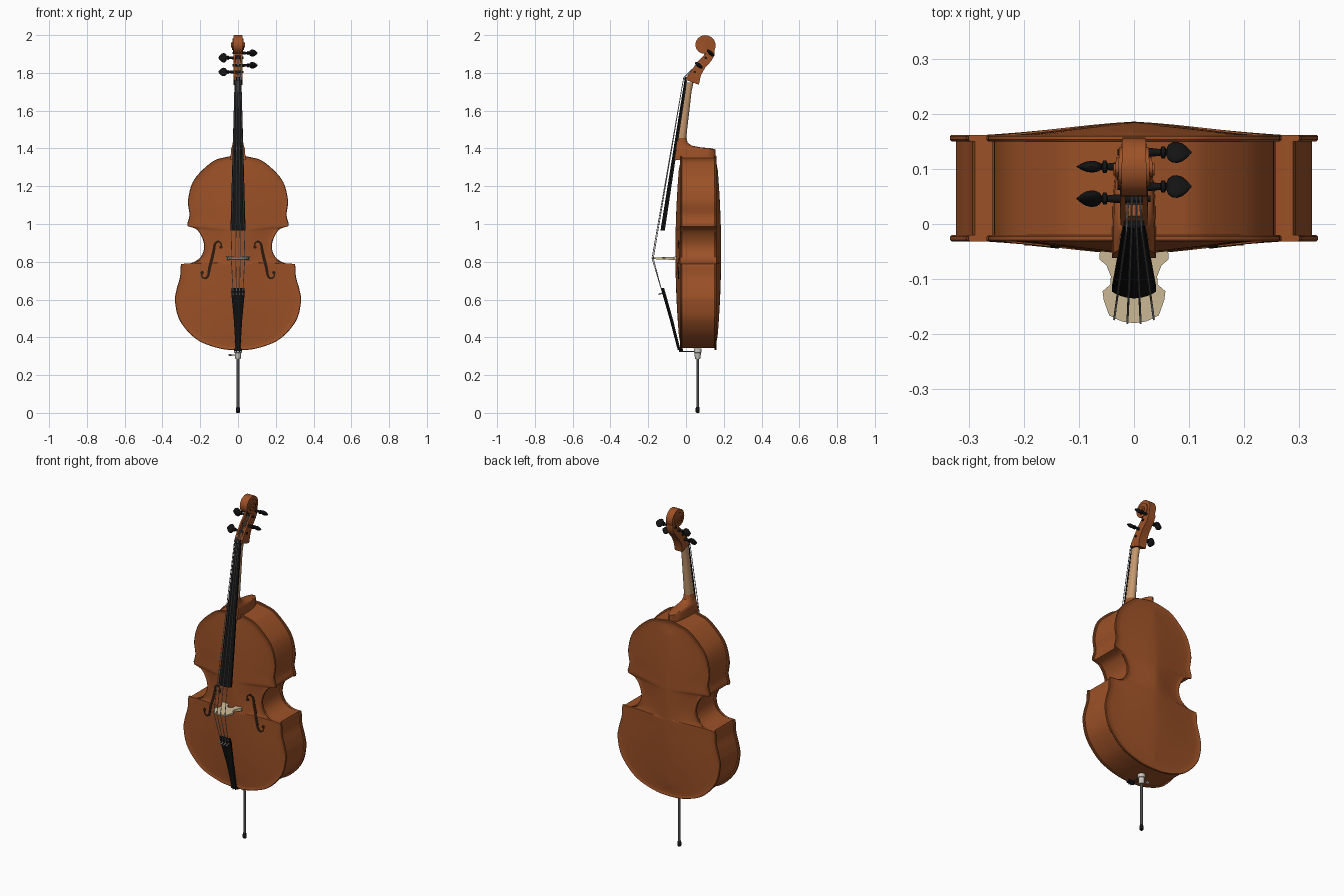
import bpy, bmesh, math
from mathutils import Vector as V, Matrix
from mathutils.bvhtree import BVHTree

if "Cube" in bpy.data.objects:
    bpy.data.objects.remove(bpy.data.objects["Cube"])


def material(name, r, g, b):
    m = bpy.data.materials.new(name)
    m.diffuse_color = (r, g, b, 1)
    m.use_nodes = True
    m.node_tree.nodes["Principled BSDF"].inputs["Base Color"].default_value = m.diffuse_color
    return m


VARNISH = material("brown varnish", 0.33, 0.082, 0.020)
EBONY = material("black ebony", 0.007, 0.007, 0.007)
MAPLE = material("bare neck wood", 0.56, 0.32, 0.16)
BRIDGE = material("pale bridge wood", 0.62, 0.50, 0.31)
STEEL = material("string steel", 0.45, 0.45, 0.46)
SILVER = material("collar silver", 0.60, 0.57, 0.52)
DARK = material("dark rod metal", 0.07, 0.07, 0.075)
HOLE = material("sound hole dark", 0.025, 0.010, 0.005)


def loft(name, rings, mat, cap=True):
    """Skin a list of closed rings."""
    bm = bmesh.new()
    vs = [[bm.verts.new(p) for p in r] for r in rings]
    n = len(vs[0])
    for a, b in zip(vs, vs[1:]):
        for i in range(n):
            j = (i + 1) % n
            bm.faces.new((a[i], a[j], b[j], b[i]))
    if cap:
        bm.faces.new(vs[0][::-1])
        bm.faces.new(vs[-1])
    bmesh.ops.remove_doubles(bm, verts=bm.verts, dist=1e-5)
    bmesh.ops.recalc_face_normals(bm, faces=bm.faces)
    me = bpy.data.meshes.new(name)
    bm.to_mesh(me)
    bm.free()
    me.materials.append(mat)
    ob = bpy.data.objects.new(name, me)
    bpy.context.collection.objects.link(ob)
    return ob


def tube(name, pts, radii, mat, sides=12, flat=1.0, roll=0.0):
    """Round or flattened section swept along a path."""
    pts = [V(p) for p in pts]
    if not isinstance(radii, (list, tuple)):
        radii = [radii] * len(pts)
    whole = pts[-1] - pts[0]
    ref = V((0, 0, 1)) if abs(whole.x) > 0.9 * whole.length else V((1, 0, 0))
    rings = []
    for i, p in enumerate(pts):
        t = (pts[min(i + 1, len(pts) - 1)] - pts[max(i - 1, 0)]).normalized()
        u = Matrix.Rotation(roll, 3, t) @ t.cross(ref).normalized()
        v = t.cross(u)
        rings.append([p + radii[i] * (math.cos(a) * u + flat * math.sin(a) * v)
                      for a in (2 * math.pi * k / sides for k in range(sides))])
    return loft(name, rings, mat)


def spline(pts, n=8, first=None, last=None):
    """Smooth curve through 2D points."""
    p = [V(q) for q in pts]
    p = [V(first) if first else p[0]] + p + [V(last) if last else p[-1]]
    out = []
    for a, b, c, d in zip(p, p[1:], p[2:], p[3:]):
        for k in range(n):
            t = k / n
            out.append(0.5 * (2 * b + (c - a) * t + (2 * a - 5 * b + 4 * c - d) * t * t
                              + (3 * b - a - 3 * c + d) * t ** 3))
    return out + [p[-2]]


# Body outline (x, z): upper bout, waist, lower bout, mirrored
upper = [(0, 1.362), (0.07, 1.353), (0.14, 1.327), (0.232, 1.235), (0.264, 1.13), (0.257, 1.05), (0.268, 1.003)]
waist = [(0.266, 0.988), (0.218, 0.97), (0.187, 0.92), (0.18, 0.87), (0.2, 0.823), (0.245, 0.794), (0.3, 0.789)]
lower = [(0.304, 0.774), (0.307, 0.72), (0.326, 0.65), (0.333, 0.585), (0.306, 0.485), (0.22, 0.39), (0.105, 0.343), (0, 0.332)]
right = spline(upper, first=(-0.07, 1.353)) + spline(waist) + spline(lower, last=(-0.105, 0.343))
outline = right + [V((-p.x, p.y)) for p in right[-2:0:-1]]


def body_ring(d, s, height):
    """Outline moved inward by d, then by fraction s to the centre line."""
    ring = []
    for p in outline:
        t = V((0, 0.85 + 0.85 * (p.y - 0.85)))
        q = (p + (t - p).normalized() * d).lerp(t, s)
        ring.append((q.x, height(q.y), q.y))
    return ring


def plate(name, y0, sign):
    rim = [(0.02, 0), (0.003, 0), (0, 0.003), (0, 0.009), (0.003, 0.012), (0.008, 0.012), (0.016, 0.0095)]
    rings = [body_ring(d, 0, lambda z, e=e: y0 + sign * e) for d, e in rim]
    for k in range(1, 13):
        s = k / 12
        f = 0.5 * s + 0.5 * (3 * s * s - 2 * s ** 3)
        rings.append(body_ring(0.016, s, lambda z: y0 + sign * (
            0.0095 + 0.0265 * f * max(0, 1 - ((z - 0.85) / 0.53) ** 2))))
    return loft(name, rings, VARNISH, cap=False)


belly = plate("front_plate", -0.02, -1)
plate("back_plate", 0.15, 1)
loft("ribs", [body_ring(0.011, 0, lambda z, y=y: y) for y in (-0.021, 0.151)], VARNISH, cap=False)

# Sound holes laid on the arched front
tree = BVHTree.FromPolygons([v.co for v in belly.data.vertices], [p.vertices for p in belly.data.polygons])


def on_belly(x, z, lift):
    return V((x, tree.ray_cast(V((x, -1, z)), V((0, 1, 0)))[0].y - lift, z))


fpath = spline([(0.088, 0.878), (0.09, 0.898), (0.106, 0.908), (0.122, 0.893), (0.129, 0.855), (0.14, 0.81),
                (0.151, 0.765), (0.158, 0.727), (0.174, 0.712), (0.191, 0.722), (0.193, 0.742)], 5)
for side, word in ((1, "right"), (-1, "left")):
    rings = []
    for i, p in enumerate(fpath):
        t = (fpath[min(i + 1, len(fpath) - 1)] - fpath[max(i - 1, 0)]).normalized()
        w = 0.003 + 0.005 * math.sin(math.pi * i / (len(fpath) - 1)) ** 2
        n = V((-t.y, t.x)) * w
        rings.append([on_belly(side * (p.x + k * n.x), p.y + k * n.y, l)
                      for k, l in ((-1, -0.002), (1, -0.002), (1, 0.0015), (-1, 0.0015))])
    loft("sound_hole_" + word, rings, HOLE)
    for end, (x, z) in (("top", (0.09, 0.878)), ("bottom", (0.19, 0.742))):
        c = on_belly(side * x, z, 0)
        tube(f"sound_hole_{end}_eye_{word}", [c + V((0, 0.004, 0)), c - V((0, 0.002, 0))], 0.009, HOLE, 16)


# Neck and heel: U-shaped sections (z, back y, half width)
def board_y(z):
    return -0.135 + (z - 0.966) * 0.1595


def u_ring(z, back, hw):
    front = board_y(z) + 0.014
    arc = [(hw * math.cos(a), z, front + 0.25 * (back - front) + 0.75 * (back - front) * math.sin(a) ** 0.8)
           for a in (max(0, math.pi * k / 12) for k in range(12))]
    arc.append((-hw, z, front + 0.25 * (back - front)))
    return [(x, y, zz) for x, zz, y in [(-hw, z, front), (hw, z, front)] + arc]


loft("neck", [u_ring(*s) for s in ((1.44, 0.0, 0.025), (1.5, 0.006, 0.024), (1.6, 0.018, 0.021),
                                   (1.7, 0.029, 0.019), (1.75, 0.04, 0.019))], MAPLE)
loft("neck_heel", [u_ring(*s) for s in ((1.34, 0.156, 0.04), (1.394, 0.155, 0.037), (1.40, 0.14, 0.036),
                                        (1.406, 0.075, 0.034), (1.415, 0.03, 0.031), (1.43, 0.009, 0.028),
                                        (1.455, 0.002, 0.0255))], VARNISH)


# Fingerboard and tailpiece: boards with a rounded front
def board(name, stations):
    rings = []
    for y, z, hw, bulge, thick in stations:
        xs = [-1 + k / 5 for k in range(11)]
        rings.append([(hw * x, y + bulge * x * x, z) for x in xs] + [(hw, y + thick, z), (-hw, y + thick, z)])
    return loft(name, rings, EBONY)


board("fingerboard", [(-0.135, 0.966, 0.04, 0.012, 0.023), (board_y(1.765), 1.765, 0.018, 0.005, 0.015)])
board("nut", [(board_y(1.764) - 0.003, 1.764, 0.018, 0.004, 0.03), (-0.008, 1.778, 0.018, 0.004, 0.02)])
board("tailpiece", [(-0.134, 0.662, 0.034, 0.01, 0.018), (-0.128, 0.64, 0.036, 0.01, 0.018),
                    (-0.085, 0.49, 0.022, 0.008, 0.017), (-0.047, 0.345, 0.013, 0.006, 0.015),
                    (-0.044, 0.333, 0.01, 0.005, 0.012)])
board("saddle", [(-0.036, 0.327, 0.022, 0.002, 0.02), (-0.036, 0.342, 0.022, 0.002, 0.02)])
for s in (-1, 1):
    tube("tail_cord", [(s * 0.007, -0.038, 0.345), (s * 0.007, -0.036, 0.324), (s * 0.007, 0.06, 0.324)], 0.0025, DARK, 8)

# Bridge cut from a flat outline (x, distance in front)
half = [(0.018, 0.076), (0.024, 0.05), (0.062, 0.05), (0.063, 0.064), (0.05, 0.075), (0.042, 0.095), (0.043, 0.11),
        (0.057, 0.122), (0.055, 0.138), (0.045, 0.166), (0.022, 0.177)]
shape = [(0, 0.086)] + half + [(0, 0.18)] + [(-x, d) for x, d in half[::-1]]
loft("bridge", [[(x, -d, 0.818 + s * (0.009 - 0.04 * (d - 0.05))) for x, d in shape] for s in (-1, 1)], BRIDGE)


# Pegbox and scroll: rectangular section swept in the side plane
def side_sweep(name, path, mat):
    rings = []
    for i, (y, z, ht, hw) in enumerate(path):
        a, b = path[max(i - 1, 0)], path[min(i + 1, len(path) - 1)]
        t = V((0, b[0] - a[0], b[1] - a[1])).normalized()
        n = V((0, t.z, -t.y)) * ht
        c = V((0, y, z))
        rings.append([c + n * k + V((j * hw, 0, 0)) for k, j in ((-1, -1), (-1, 1), (1, 1), (1, -1))])
    return loft(name, rings, mat)


scroll = []
for k in range(81):
    turn = -0.1 + 2.5 * k / 80
    r = 0.058 - 0.0185 * max(0, turn)
    ht = 0.0105 if turn > 0.2 else 0.0105 + 0.009 * (0.2 - turn) / 0.3
    a = 2 * math.pi * turn
    scroll.append((0.099 + (r - ht) * math.cos(a), 1.946 + (r - ht) * math.sin(a), ht,
                   0.021 + 0.0058 * max(0, turn)))
side_sweep("scroll", scroll, VARNISH)
tube("scroll_eye", [(-0.037, 0.099, 1.946), (0.037, 0.099, 1.946)], 0.011, VARNISH, 20)
pegbox = side_sweep("pegbox", [(0.033, 1.75, 0.038, 0.024), (0.041, 1.772, 0.034, 0.025), (0.055, 1.802, 0.028, 0.025),
                               (0.08, 1.842, 0.026, 0.024), (0.113, 1.877, 0.025, 0.023),
                               (0.13, 1.9, 0.022, 0.022), scroll[0]], VARNISH)
cutter = side_sweep("pegbox_cutter", [(0.012, 1.795, 0.03, 0.015), (0.035, 1.824, 0.03, 0.015),
                                      (0.064, 1.859, 0.03, 0.015), (0.098, 1.894, 0.03, 0.014)], VARNISH)
cutter.hide_render = True
cutter.hide_set(True)
mod = pegbox.modifiers.new("cavity", "BOOLEAN")
mod.operation, mod.object, mod.solver = "DIFFERENCE", cutter, "EXACT"

# Tuning pegs and strings
pegs = [(-1, 0.046, 1.805, 0.5), (1, 0.068, 1.84, 0.9), (-1, 0.104, 1.88, 0.0), (1, 0.13, 1.905, 0.8)]
stem = ((-0.03, 0.006), (0.03, 0.008), (0.048, 0.006), (0.05, 0.011), (0.056, 0.011), (0.058, 0.006), (0.07, 0.006))
head = ((0.058, 0.006), (0.062, 0.017), (0.069, 0.0235), (0.078, 0.025), (0.088, 0.021), (0.096, 0.013), (0.1, 0.007), (0.104, 0.002))
for i, (s, y, z, roll) in enumerate(pegs):
    tube(f"peg_stem_{i + 1}", [(s * x, y, z) for x, r in stem], [r for x, r in stem], EBONY, 16)
    tube(f"peg_head_{i + 1}", [(s * x, y, z) for x, r in head], [r for x, r in head], EBONY, 20,
         0.42, math.pi / 2 + roll)
for i, (x, yb, peg) in enumerate(((-0.036, -0.173, 0), (-0.012, -0.18, 2), (0.012, -0.18, 3), (0.036, -0.173, 1))):
    tube(f"string_{i + 1}", [(x * 0.72, -0.128, 0.645), (x, yb, 0.818), (x * 0.38, -0.012, 1.777),
                             (x * 0.3, pegs[peg][1] - 0.006, pegs[peg][2])], 0.0019, STEEL, 8)
    tube(f"fine_tuner_{i + 1}", [(x * 0.72, -0.146, 0.628), (x * 0.72, -0.125, 0.634)], [0.004, 0.003], SILVER, 10)

# Endpin with collar, thumb screw and rubber tip
pin = 0.062
tube("endpin_rod", [(0, pin, 0.02), (0, pin, 0.33)], 0.0075, DARK, 16)
tube("endpin_tip", [(0, pin, z) for z in (0, 0.004, 0.025, 0.032)], [0.007, 0.0105, 0.0105, 0.008], EBONY, 16)
tube("endpin_collar", [(0, pin, z) for z in (0.284, 0.29, 0.318, 0.32, 0.34)],
     [0.012, 0.015, 0.017, 0.02, 0.021], SILVER, 20)
tube("endpin_screw", [(x, pin, 0.307) for x in (-0.01, -0.034, -0.035, -0.048, -0.05)],
     [0.004, 0.004, 0.011, 0.011, 0.006], SILVER, 14, 0.5)

# Smooth shading with crisp edges
for ob in bpy.data.objects:
    if ob != cutter:
        ob.select_set(True)
        bpy.context.view_layer.objects.active = ob
bpy.ops.object.shade_smooth_by_angle(angle=math.radians(35))
